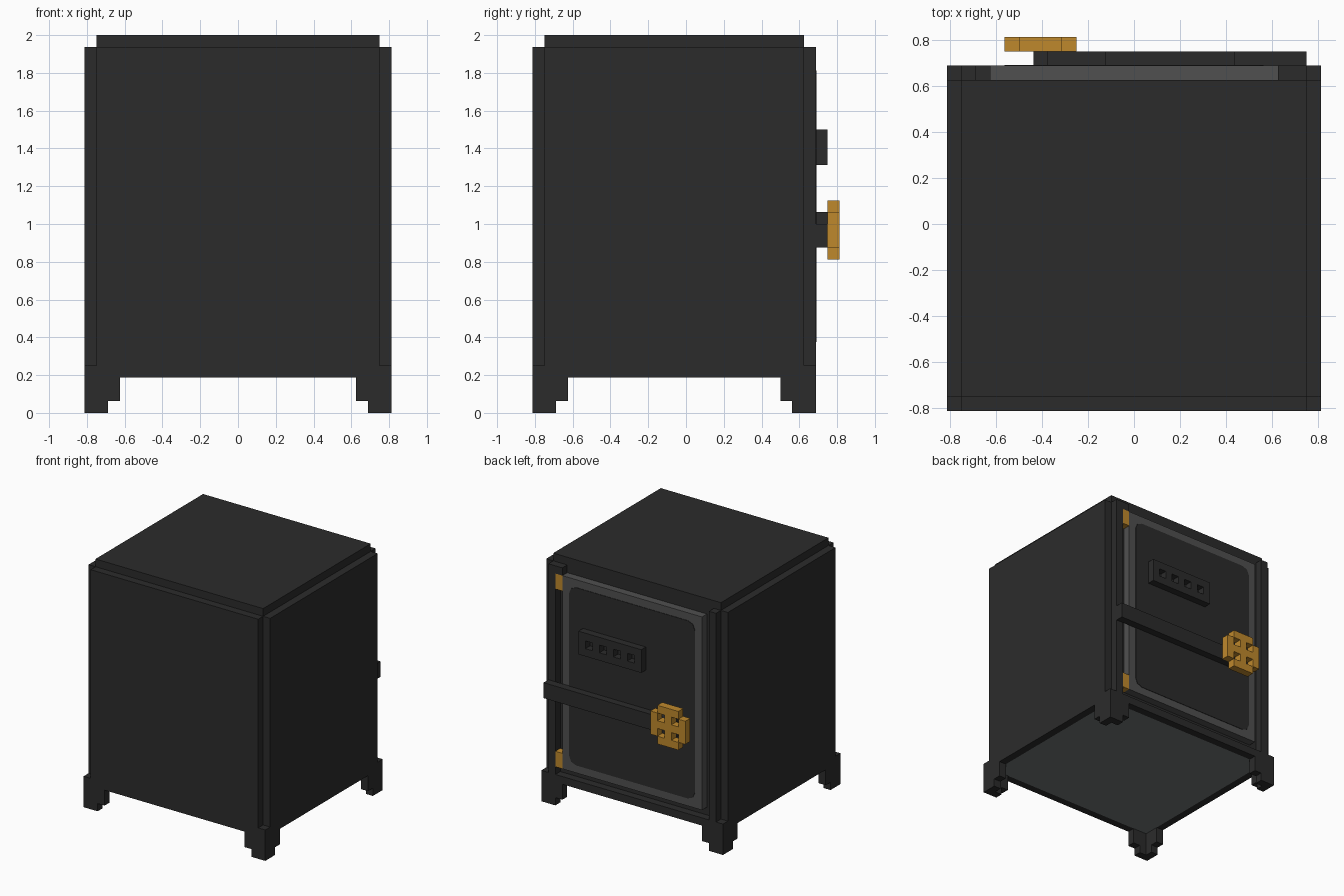
import bpy
import bmesh

cube = bpy.data.objects.get("Cube")
if cube:
    bpy.data.objects.remove(cube, do_unlink=True)

U = 1 / 16  # one block; every size below is counted in blocks


def linear(c):
    c /= 255
    return c / 12.92 if c <= 0.04045 else ((c + 0.055) / 1.055) ** 2.4


def material(name, rgb):
    m = bpy.data.materials.new(name)
    m.use_nodes = True
    col = (*[linear(c) for c in rgb], 1)
    m.diffuse_color = col
    bsdf = next(n for n in m.node_tree.nodes if n.type == 'BSDF_PRINCIPLED')
    bsdf.inputs["Base Color"].default_value = col
    bsdf.inputs["Roughness"].default_value = 0.8
    return m


DARK = material("dark iron", (43, 43, 43))
LIGHT = material("light steel", (80, 80, 80))
GOLD = material("gold", (191, 137, 44))
BASE = material("base grey", (112, 118, 118))


def build(name, mat, boxes, corner_cut=0):
    """Make one object from boxes given as (x0, x1, y0, y1, z0, z1) in blocks.
    corner_cut bevels the edges that run along y."""
    bm = bmesh.new()
    for x0, x1, y0, y1, z0, z1 in boxes:
        vs = bmesh.ops.create_cube(bm, size=1)["verts"]
        for v in vs:
            v.co.x = (x1 if v.co.x > 0 else x0) * U
            v.co.y = (y1 if v.co.y > 0 else y0) * U
            v.co.z = (z1 if v.co.z > 0 else z0) * U
    if corner_cut:
        edges = [e for e in bm.edges
                 if abs(e.verts[0].co.y - e.verts[1].co.y) > 1e-6]
        bmesh.ops.bevel(bm, geom=edges, offset=corner_cut * U,
                        segments=2, profile=0.5, affect='EDGES')
    me = bpy.data.meshes.new(name)
    bm.to_mesh(me)
    bm.free()
    me.materials.append(mat)
    ob = bpy.data.objects.new(name, me)
    bpy.context.collection.objects.link(ob)


# Body: core with raised wall plates that leave notched edges
build("body_core", DARK, [(-12, 12, -12, 10, 3.1, 32)])
build("bottom_panel", BASE, [(-12, 12, -12, 10, 3, 3.1)])
build("front_wall", DARK, [(-12, 12, -13, -12, 3, 31)])
build("left_wall", DARK, [(12, 13, -12, 10, 3, 31)])
build("right_wall", DARK, [(-13, -12, -12, 10, 3, 31)])

# Door surround: two posts, a sill and the hinge cap
build("door_surround", DARK, [
    (11, 12, 10, 11, 3, 31),
    (-12, -11, 10, 11, 3, 31),
    (-11, 11, 10, 11, 3, 4),
    (10, 11, 10, 11, 30, 31),
])

# Feet: thin L-shaped corner brackets, stepped towards the floor
for side, sx in (("left", 1), ("right", -1)):
    for end, sy in (("back", 1), ("front", -1)):
        def corner(a, b, c, d, z0, z1):
            xs = sorted((sx * a, sx * b))
            ys = sorted((sy * c - 1, sy * d - 1))
            return (*xs, *ys, z0, z1)
        build(f"{end}_{side}_foot", DARK, [
            corner(12, 13, 11, 12, 0, 4),
            corner(11, 12, 11, 12, 0, 3),
            corner(10, 11, 11, 12, 1, 3),
            corner(12, 13, 10, 11, 0, 3),
            corner(12, 13, 9, 10, 1, 3),
        ])

# Door: light slab with a thin dark panel that has clipped corners
build("door_slab", LIGHT, [(-10, 10, 10, 11, 5, 30)])
build("door_panel", DARK, [(-9, 9, 11, 11.06, 6, 29)], corner_cut=1)

# Hinges
for name, z in (("upper_hinge", 28), ("lower_hinge", 5)):
    build(name, GOLD, [(10, 11, 10, 11, z, z + 2)])

# Keypad with four square holes
build("keypad", DARK,
      [(-2, 7, 11, 12, 21, 22), (-2, 7, 11, 12, 23, 24)]
      + [(x, x + 1, 11, 12, 22, 23) for x in range(-2, 7, 2)])

# Locking bar and dial hub
build("locking_bar", DARK, [(-6, 12, 11, 12, 14, 16)])
build("dial_hub", DARK, [(-7, -6, 11, 12, 14, 17)])

# Dial: five by five grid without corners, with four holes
rows = [".###.", "#.#.#", "#####", "#.#.#", ".###."]
build("dial", GOLD, [(c - 9, c - 8, 12, 13, r + 13, r + 14)
                     for r, row in enumerate(rows)
                     for c, cell in enumerate(row) if cell == "#"])
